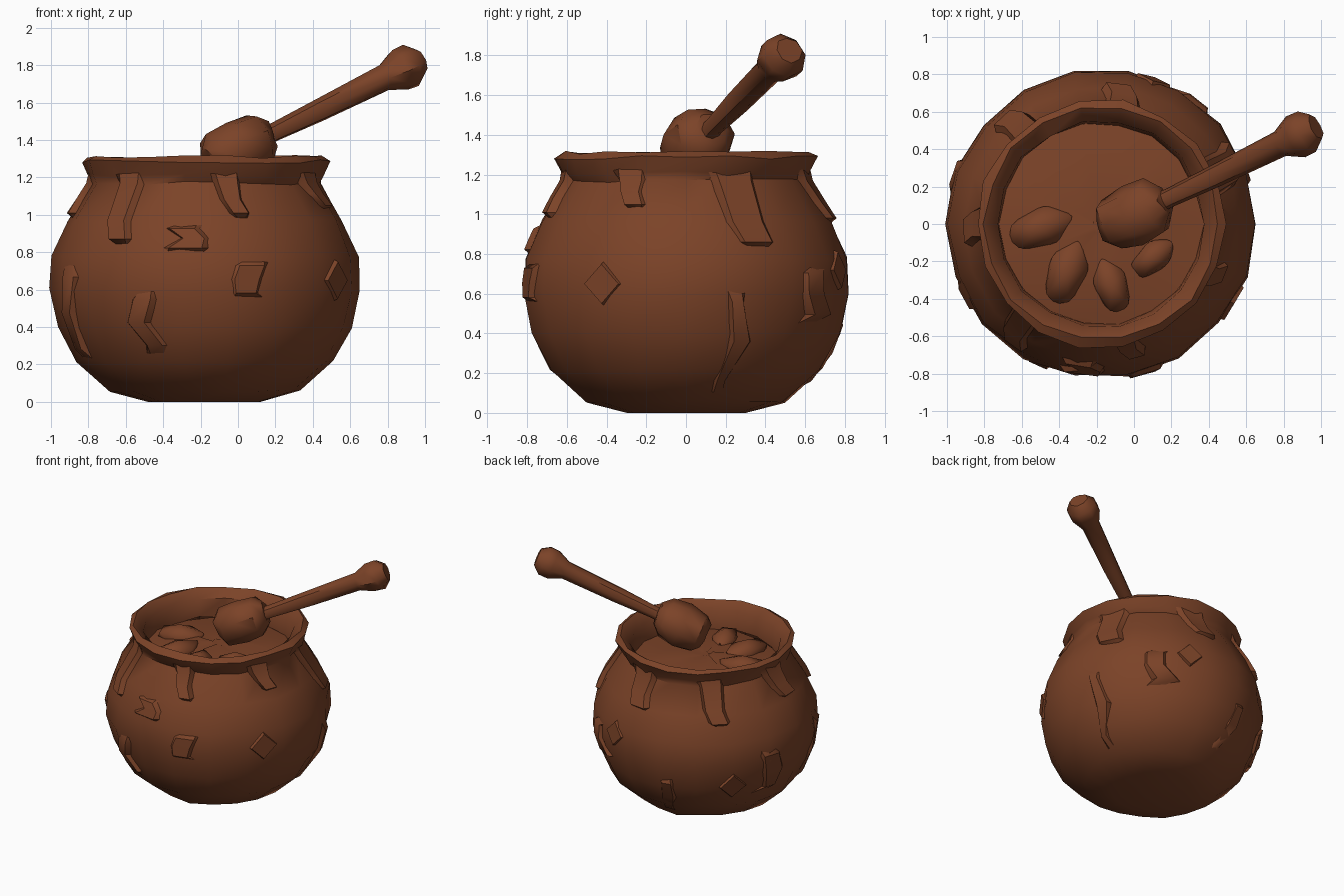
import bpy, bmesh, math, random
from mathutils import Vector, Matrix

if "Cube" in bpy.data.objects:
    bpy.data.objects.remove(bpy.data.objects["Cube"])

random.seed(4)
CX = -0.175          # pot axis
SIDES = 18

clay = bpy.data.materials.new("brown_clay")
clay.diffuse_color = (0.2, 0.056, 0.021, 1)
clay.use_nodes = True
clay.node_tree.nodes["Principled BSDF"].inputs["Base Color"].default_value = clay.diffuse_color

# outer wall: (radius, height)
OUTER = [(0.30, 0.0), (0.50, 0.06), (0.69, 0.22), (0.78, 0.40), (0.825, 0.60),
         (0.815, 0.78), (0.735, 0.97), (0.61, 1.17)]
# rim lip and inside down to the contents
RIM = [(0.63, 1.21), (0.665, 1.285), (0.625, 1.31), (0.55, 1.25), (0.54, 1.10)]
WALL = OUTER + RIM[:2]


def finish(name, bm, angle=50):
    bmesh.ops.recalc_face_normals(bm, faces=bm.faces)
    me = bpy.data.meshes.new(name)
    bm.to_mesh(me)
    bm.free()
    ob = bpy.data.objects.new(name, me)
    bpy.context.collection.objects.link(ob)
    me.materials.append(clay)
    bpy.ops.object.select_all(action='DESELECT')
    ob.select_set(True)
    bpy.context.view_layer.objects.active = ob
    bpy.ops.object.shade_smooth_by_angle(angle=math.radians(angle))
    return ob


def lathe(bm, profile, sides, jitter, cap_start=True, cap_end=True):
    """Revolve a profile round z, with slight hand-made unevenness."""
    rings = []
    for r, z in profile:
        ring = []
        for i in range(sides):
            a = math.tau * i / sides
            k = r + random.uniform(-jitter, jitter)
            h = z + random.uniform(-jitter, jitter) * (z != 0)
            ring.append(bm.verts.new((k * math.cos(a), k * math.sin(a), h)))
        rings.append(ring)
    for lo, hi in zip(rings, rings[1:]):
        for i in range(sides):
            j = (i + 1) % sides
            bm.faces.new((lo[i], lo[j], hi[j], hi[i]))
    if cap_start:
        bm.faces.new(rings[0][::-1])
    if cap_end:
        bm.faces.new(rings[-1])


def wall(a_deg, z, out=0.0):
    """Point on the outer wall at an angle and height."""
    r = WALL[-1][0]
    for (r0, z0), (r1, z1) in zip(WALL, WALL[1:]):
        if z0 <= z <= z1:
            r = r0 + (r1 - r0) * (z - z0) / (z1 - z0)
            break
    a = math.radians(a_deg)
    return Vector((CX + (r + out) * math.cos(a), (r + out) * math.sin(a), z))


def ridge(name, path, raise_by=0.025):
    """Raised strip on the wall; path holds (angle, height, half width in degrees)."""
    bm = bmesh.new()
    rows = []
    for i, (a, z, w) in enumerate(path):
        end = i in (0, len(path) - 1)
        offs = [(-1, -0.03), (-0.6, raise_by), (0.6, raise_by), (1, -0.03)]
        rows.append([bm.verts.new(wall(a + s * w, z, -0.02 if end else o)) for s, o in offs])
    for p, q in zip(rows, rows[1:]):
        for i in range(3):
            bm.faces.new((p[i], p[i + 1], q[i + 1], q[i]))
    return finish(name, bm, 40)


# pot with flared rim
bm = bmesh.new()
lathe(bm, OUTER + RIM, SIDES, 0.010, cap_end=False)
bmesh.ops.translate(bm, verts=bm.verts, vec=(CX, 0, 0))
finish("pot", bm)

# thick contents, slightly domed
bm = bmesh.new()
lathe(bm, [(0.56, 1.09), (0.40, 1.12), (0.20, 1.14), (0.05, 1.145)], 14, 0.012, cap_start=False)
bmesh.ops.translate(bm, verts=bm.verts, vec=(CX, 0, 0))
finish("contents", bm)

# lumps in the front left of the contents
for i, (x, y, s, t) in enumerate([(-0.50, -0.02, 0.20, 20), (-0.36, -0.26, 0.20, 70),
                                  (-0.12, -0.33, 0.17, 110), (0.10, -0.18, 0.15, 40)]):
    bm = bmesh.new()
    bmesh.ops.create_icosphere(bm, subdivisions=1, radius=1)
    mat = (Matrix.Translation((x, y, 1.12)) @ Matrix.Rotation(math.radians(t), 4, 'Z')
           @ Matrix.Diagonal((s, s * 0.6, 0.09, 1)))
    bmesh.ops.transform(bm, matrix=mat, verts=bm.verts)
    finish(f"lump_{i}", bm)

# drips hanging from the rim: angle, lowest height, half width
for i, (a, z, w) in enumerate([(231, 0.84, 7), (24, 0.83, 10), (335, 1.02, 7), (282, 0.98, 6),
                               (80, 0.95, 9), (130, 0.90, 8), (180, 0.98, 9)]):
    ridge(f"drip_{i}", [(a - 2, 1.24, w * 1.5), (a - 1, 1.17, w * 1.3), (a, 0.97 + (z - 0.84) * 0.8, w),
                        (a + 3, z + 0.03, w * 0.9), (a + 4, z, w * 0.4)], 0.03)

# smeared runs low on the wall
for i, (a, z0, z1, w) in enumerate([(19, 0.08, 0.64, 5), (245, 0.25, 0.60, 6), (288, 0.55, 0.76, 10),
                                    (262, 0.80, 0.95, 9), (100, 0.10, 0.50, 6), (160, 0.30, 0.70, 8),
                                    (205, 0.20, 0.75, 6), (55, 0.45, 0.75, 8)]):
    zs = [z0 + (z1 - z0) * t for t in (0, 0.15, 0.5, 0.85, 1)]
    ridge(f"run_{i}", [(a + random.uniform(-4, 4), z, w * random.uniform(0.6, 1.2)) for z in zs], 0.018)

# diamond shaped patches
for i, (a, z, s) in enumerate([(329, 0.65, 0.11), (140, 0.42, 0.11), (70, 0.72, 0.10)]):
    bm = bmesh.new()
    d = math.degrees(s / 0.82)
    corners = ((-d, 0), (0, -s), (d, 0), (0, s))
    outer = [bm.verts.new(wall(a + u, z + v, -0.01)) for u, v in corners]
    inner = [bm.verts.new(wall(a + u * 0.9, z + v * 0.9, 0.012)) for u, v in corners]
    for k in range(4):
        bm.faces.new((outer[k], outer[k - 1], inner[k - 1], inner[k]))
    bm.faces.new(inner)
    finish(f"patch_{i}", bm, 30)


# dipper: revolved along a sloping axis
base, tip = Vector((0.15, 0.12, 1.42)), Vector((0.89, 0.48, 1.785))
aim = (tip - base).to_track_quat('Z', 'Y').to_matrix().to_4x4()
length = (tip - base).length


def along_axis(name, profile, sides, jitter):
    bm = bmesh.new()
    lathe(bm, profile, sides, jitter)
    bmesh.ops.transform(bm, matrix=Matrix.Translation(base) @ aim, verts=bm.verts)
    return finish(name, bm, 45)


along_axis("dipper_handle", [(0.055, -0.08), (0.052, 0.05), (0.062, 0.35), (0.072, length - 0.13),
                             (0.118, length - 0.03), (0.118, length + 0.04), (0.07, length + 0.10)], 8, 0.004)
along_axis("dipper_head", [(0.09, -0.37), (0.15, -0.32), (0.17, -0.18), (0.15, -0.05), (0.08, 0.02)], 9, 0.012)
